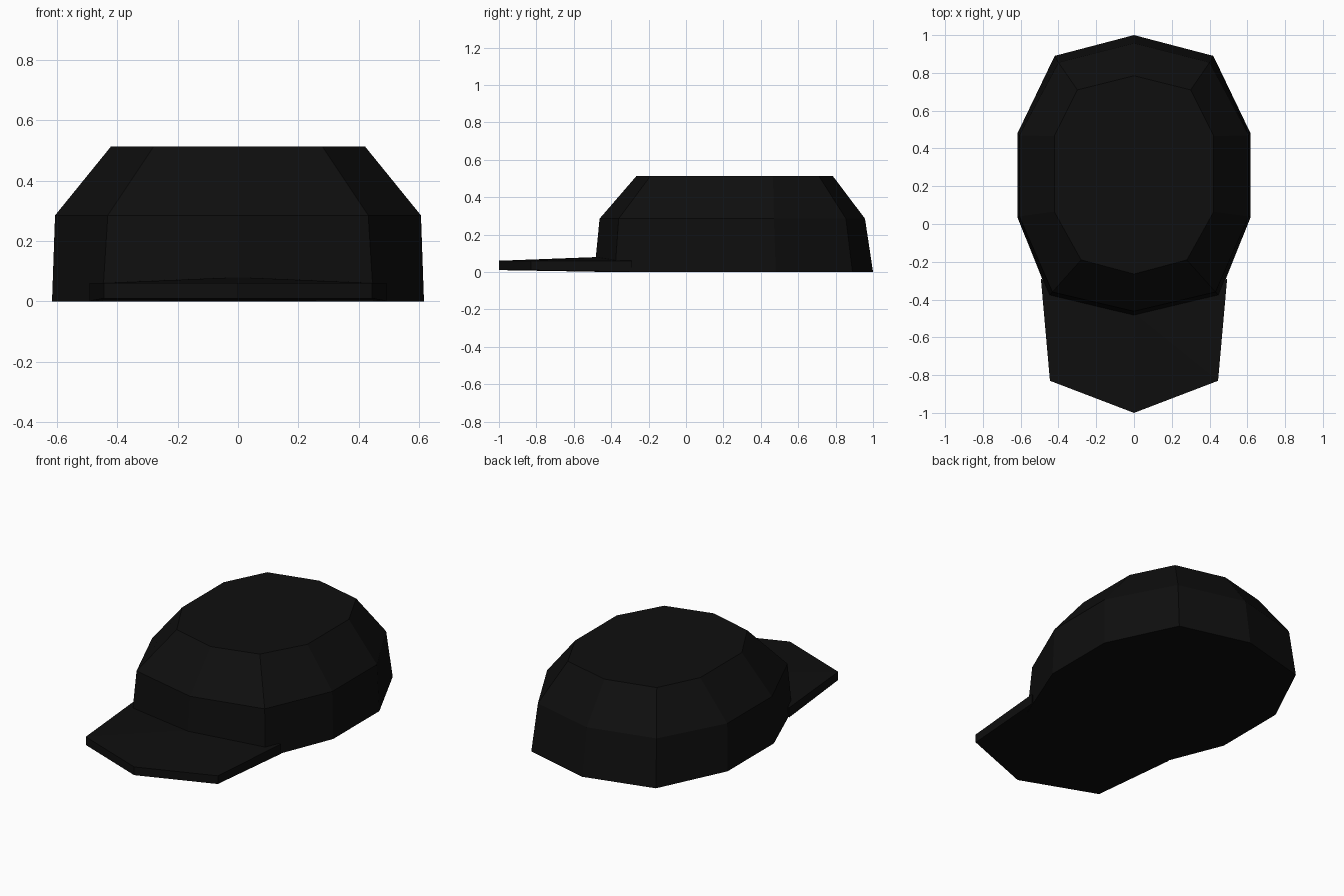
import bpy, bmesh

if "Cube" in bpy.data.objects:
    bpy.data.objects.remove(bpy.data.objects["Cube"])

black = bpy.data.materials.new("black_fabric")
black.diffuse_color = (0.0045, 0.0045, 0.0045, 1)
black.use_nodes = True
black.node_tree.nodes["Principled BSDF"].inputs["Base Color"].default_value = black.diffuse_color


def mirrored(half):
    """Close a half outline (first and last points on x = 0) across x = 0."""
    return half + [(-p[0],) + tuple(p[1:]) for p in reversed(half[1:-1])]


def loft(name, rings):
    """Skin equal-length rings of 3D points and cap both ends."""
    bm = bmesh.new()
    loops = [[bm.verts.new(p) for p in ring] for ring in rings]
    n = len(loops[0])
    for a, b in zip(loops, loops[1:]):
        for i in range(n):
            j = (i + 1) % n
            bm.faces.new((a[i], a[j], b[j], b[i]))
    for cap in (loops[0], loops[-1]):
        face = bm.faces.new(cap)
        bmesh.ops.triangulate(bm, faces=[face])
    bmesh.ops.recalc_face_normals(bm, faces=bm.faces[:])
    mesh = bpy.data.meshes.new(name)
    bm.to_mesh(mesh)
    bm.free()
    mesh.materials.append(black)
    obj = bpy.data.objects.new(name, mesh)
    bpy.context.collection.objects.link(obj)
    return obj


# Crown: three ten-sided rings, back centre round to front centre
crown_levels = [
    (0.0, [(0, 1.0), (0.42, 0.89), (0.617, 0.48), (0.617, 0.035), (0.45, -0.38), (0, -0.49)]),
    (0.285, [(0, 0.957), (0.40, 0.855), (0.607, 0.47), (0.607, 0.04), (0.432, -0.36), (0, -0.462)]),
    (0.513, [(0, 0.785), (0.30, 0.71), (0.422, 0.465), (0.422, 0.065), (0.28, -0.19), (0, -0.265)]),
]
loft("crown", [[(x, y, z) for x, y in mirrored(half)] for z, half in crown_levels])

# Brim: thin slab, slightly raised along the middle where it meets the crown
brim_bottom = [(0, -0.47, 0.001), (0.493, -0.29, 0.001), (0.445, -0.83, 0.01), (0, -1.0, 0.01)]
brim_top = [(0, -0.47, 0.08), (0.493, -0.29, 0.06), (0.445, -0.83, 0.06), (0, -1.0, 0.06)]
loft("brim", [mirrored(brim_bottom), mirrored(brim_top)])
